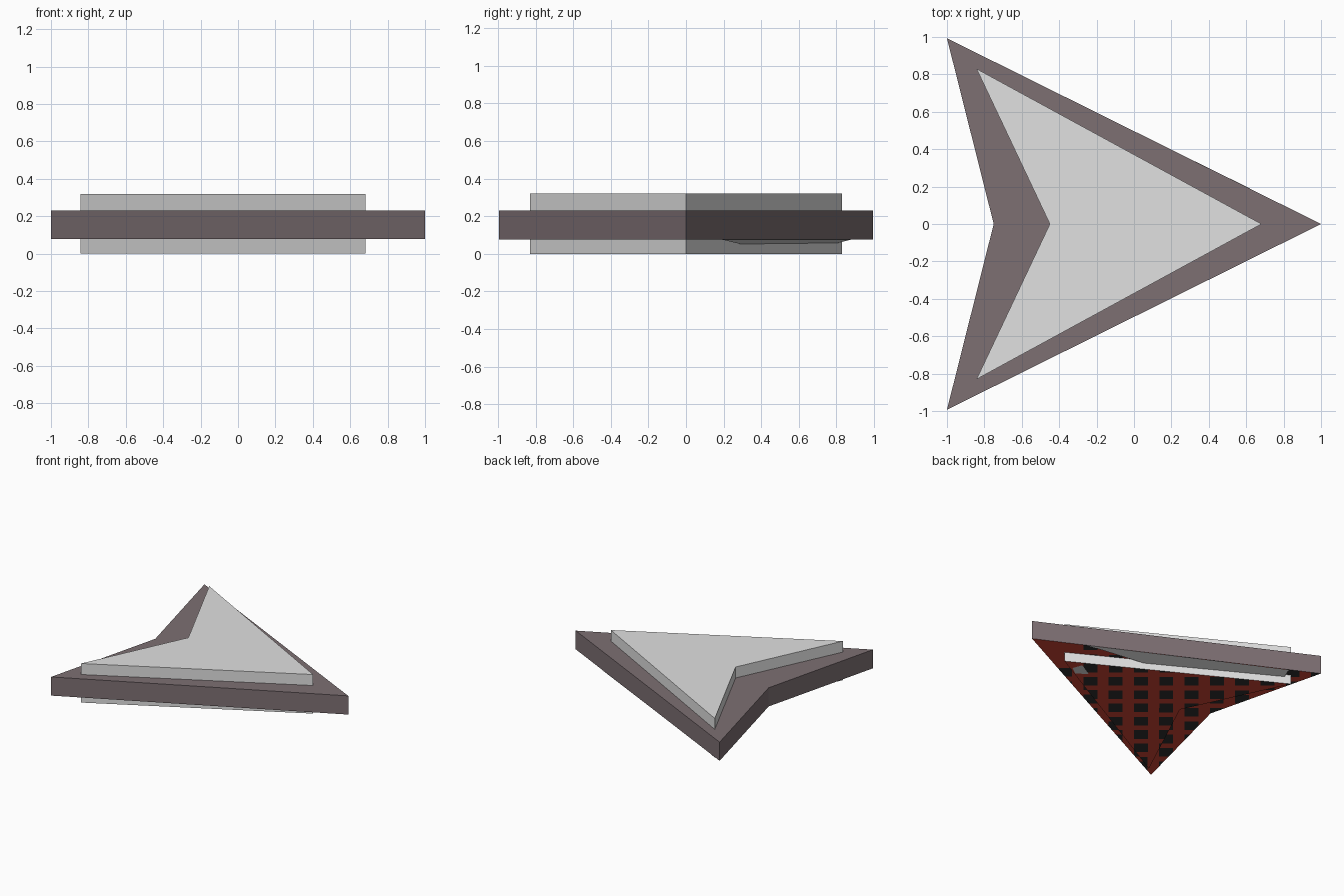
import bpy, bmesh
from mathutils import Vector

if "Cube" in bpy.data.objects:
    bpy.data.objects.remove(bpy.data.objects["Cube"])


def material(name, rgb):
    m = bpy.data.materials.new(name)
    m.diffuse_color = (*rgb, 1)
    m.use_nodes = True
    m.node_tree.nodes["Principled BSDF"].inputs["Base Color"].default_value = m.diffuse_color
    return m


BROWN = material("mauve brown", (0.205, 0.16, 0.17))
GREY = material("light grey", (0.75, 0.75, 0.75))
RED = material("underside red", (0.64, 0.06, 0.035))
BLACK = material("underside black", (0.03, 0.03, 0.03))


def finish(bm, name, mats):
    me = bpy.data.meshes.new(name)
    bm.to_mesh(me)
    bm.free()
    for m in mats:
        me.materials.append(m)
    ob = bpy.data.objects.new(name, me)
    bpy.context.collection.objects.link(ob)
    return ob


def chevron(tip, wing_x, wing_y, notch):
    return [(tip, 0), (wing_x, wing_y), (notch, 0), (wing_x, -wing_y)]


def slab(name, pts, z0, z1, mat):
    """Upright walls and top cap; the underside is a separate part."""
    bm = bmesh.new()
    lo = [bm.verts.new((x, y, z0)) for x, y in pts]
    hi = [bm.verts.new((x, y, z1)) for x, y in pts]
    n = len(pts)
    for i in range(n):
        j = (i + 1) % n
        bm.faces.new((lo[i], lo[j], hi[j], hi[i]))
    bm.faces.new(hi)
    finish(bm, name, [mat])


# Directions of the underside spot lattice
U, V = Vector((-0.767, 0.642, 0)), Vector((-0.642, -0.767, 0))
STEP_U, STEP_V, FILL_U, FILL_V = 0.19, 0.2, 0.55, 0.65


def underside(name, pts, z):
    """Flat red face cut into a lattice with black spots."""
    bm = bmesh.new()
    # two triangles per chevron, tip to notch
    v = [bm.verts.new((x, y, z)) for x, y in pts]
    bm.faces.new((v[0], v[2], v[1]))
    bm.faces.new((v[0], v[3], v[2]))
    for axis, step, fill in ((U, STEP_U, FILL_U), (V, STEP_V, FILL_V)):
        for k in range(-10, 11):
            for part in (0, fill):
                geom = bm.verts[:] + bm.edges[:] + bm.faces[:]
                bmesh.ops.bisect_plane(bm, geom=geom, dist=1e-5,
                                       plane_co=axis * step * (k + part),
                                       plane_no=axis)
    for f in bm.faces:
        c = f.calc_center_median()
        spot = ((c.dot(U) / STEP_U) % 1 < FILL_U
                and (c.dot(V) / STEP_V) % 1 < FILL_V)
        f.material_index = 1 if spot and c.x < 0.6 else 0
    finish(bm, name, [RED, BLACK])


# Wide outer slab and the taller core running through it
outer = chevron(1.0, -1.0, 0.993, -0.75)
core = chevron(0.682, -0.842, 0.83, -0.45)
slab("outer_slab", outer, 0.077, 0.23, BROWN)
slab("core_slab", core, 0.0, 0.32, GREY)
underside("outer_underside", outer, 0.077)
underside("core_underside", core, 0.0)

# Shallow sloping grey strip under the +y edge
bm = bmesh.new()
strip = [(0.62, 0.19, 0.076), (0.15, 0.29, 0.052),
         (-0.8, 0.808, 0.058), (-0.78, 0.88, 0.076)]
bm.faces.new([bm.verts.new(p) for p in strip])
bm.normal_update()
for f in bm.faces:
    if f.normal.z > 0:
        f.normal_flip()
finish(bm, "edge_strip", [GREY])

# Small bare grey patch near the tip of the core underside
bm = bmesh.new()
bm.faces.new([bm.verts.new(p) for p in
              [(0.57, -0.04, -0.001), (0.5, -0.09, -0.001),
               (0.42, -0.03, -0.001), (0.54, 0.04, -0.001)]])
bm.normal_update()
for f in bm.faces:
    if f.normal.z > 0:
        f.normal_flip()
finish(bm, "tip_patch", [GREY])
